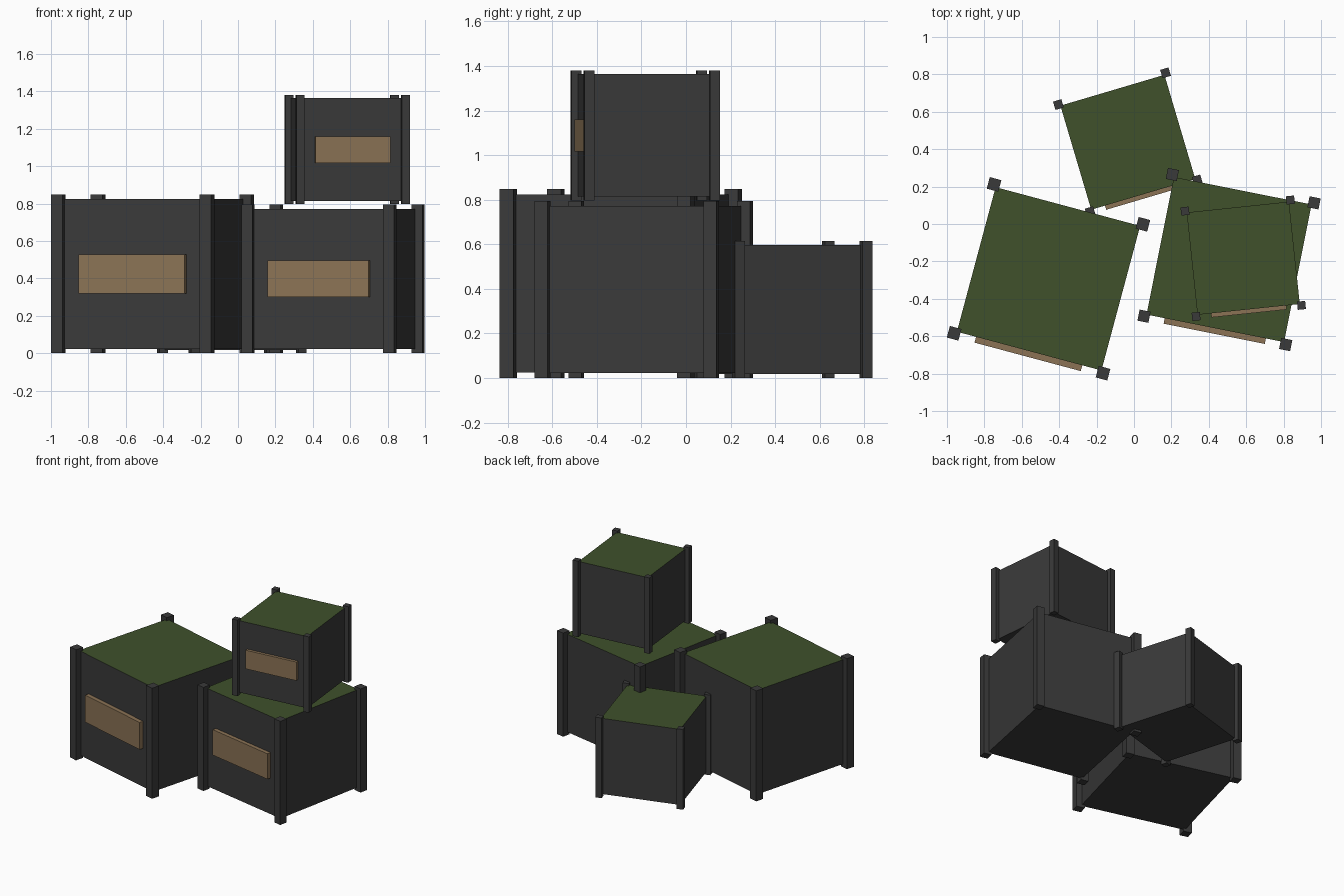
import bpy
import bmesh
from math import radians
from mathutils import Matrix, Vector

cube = bpy.data.objects.get("Cube")
if cube:
    bpy.data.objects.remove(cube, do_unlink=True)


def make_material(name, rgb):
    mat = bpy.data.materials.new(name)
    mat.use_nodes = True
    mat.diffuse_color = (*rgb, 1)
    mat.node_tree.nodes["Principled BSDF"].inputs["Base Color"].default_value = (*rgb, 1)
    return mat


charcoal = make_material("charcoal", (0.042, 0.042, 0.042))
green = make_material("olive_green", (0.050, 0.083, 0.024))
tan = make_material("tan", (0.258, 0.171, 0.091))


def add_boxes(name, size, centres, placement, materials):
    """One object made of equal boxes, centred at the given local points."""
    bm = bmesh.new()
    for c in centres:
        bmesh.ops.create_cube(bm, size=1, matrix=Matrix.Translation(c) @ Matrix.Diagonal((*size, 1)))
    mesh = bpy.data.meshes.new(name)
    bm.to_mesh(mesh)
    bm.free()
    for mat in materials:
        mesh.materials.append(mat)
    obj = bpy.data.objects.new(name, mesh)
    obj.matrix_world = placement
    bpy.context.collection.objects.link(obj)
    return obj


def add_crate(name, side, x, y, base, angle):
    placement = Matrix.Translation((x, y, base)) @ Matrix.Rotation(radians(angle), 4, "Z")
    middle = side * 0.53

    # Body with a green top
    body = add_boxes(name + "_body", (side, side, side), [Vector((0, 0, middle))],
                     placement, [charcoal, green])
    for face in body.data.polygons:
        face.material_index = int(face.normal.z > 0.5)

    # Corner posts, a little taller than the body
    reach = side * 0.515
    corners = [Vector((sx * reach, sy * reach, middle)) for sx in (-1, 1) for sy in (-1, 1)]
    add_boxes(name + "_corner_posts", (side * 0.08, side * 0.08, side * 1.06),
              corners, placement, [charcoal])

    # Front plate, half sunk into the body
    add_boxes(name + "_front_plate", (side * 0.735, side * 0.08, side * 0.26),
              [Vector((0, -side / 2, middle))], placement, [tan])


add_crate("large_crate", 0.80, -0.457, -0.293, 0, -15)
add_crate("medium_crate", 0.75, 0.508, -0.190, 0, -11.3)
add_crate("stacked_crate", 0.55, 0.584, -0.183, 0.797, 6)
add_crate("back_crate", 0.58, -0.033, 0.437, 0, 16.5)
